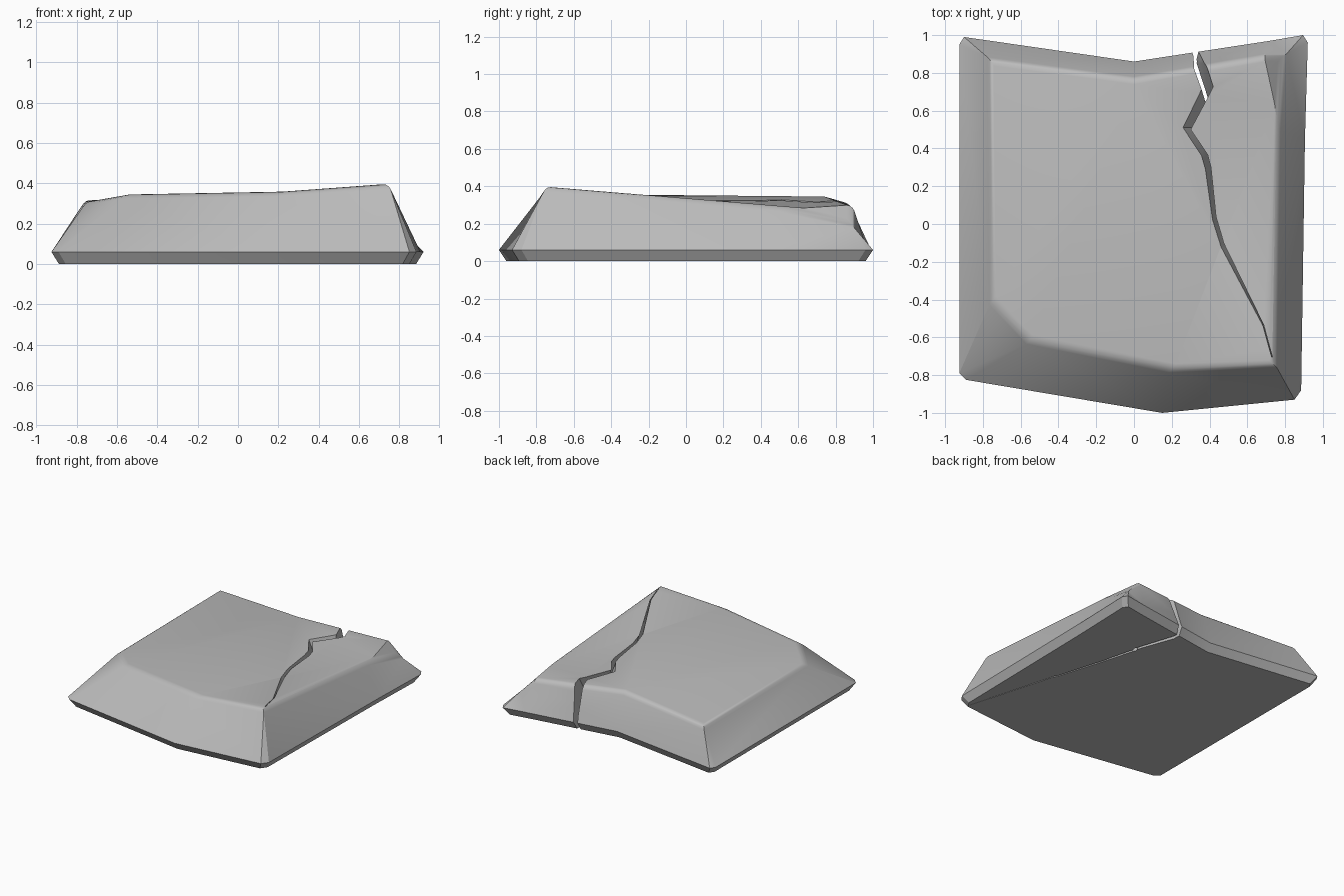
import bpy, bmesh

cube = bpy.data.objects.get("Cube")
if cube:
    bpy.data.objects.remove(cube, do_unlink=True)

stone = bpy.data.materials.new("grey_stone")
stone.use_nodes = True
GREY = (0.5, 0.5, 0.5, 1)
stone.diffuse_color = GREY
stone.node_tree.nodes["Principled BSDF"].inputs["Base Color"].default_value = GREY


def make_object(name, bm):
    bmesh.ops.recalc_face_normals(bm, faces=bm.faces)
    mesh = bpy.data.meshes.new(name)
    bm.to_mesh(mesh)
    bm.free()
    mesh.materials.append(stone)
    obj = bpy.data.objects.new(name, mesh)
    bpy.context.collection.objects.link(obj)
    return obj


def bridge(bm, low, high):
    n = len(low)
    for i in range(n):
        j = (i + 1) % n
        bm.faces.new((low[i], low[j], high[j], high[i]))


# Slab outline: widest rim (x, y) paired with the top edge (x, y, z)
RIM_HEIGHT = 0.06
outline = [
    ((-0.925, -0.79), (-0.75, -0.41, 0.31)),
    ((-0.89, -0.825), (-0.55, -0.62, 0.345)),
    ((0.15, -1.0), (0.20, -0.77, 0.36)),
    ((0.85, -0.93), (0.745, -0.75, 0.40)),
    ((0.885, -0.88), (0.745, -0.75, 0.40)),
    ((0.905, 0.45), (0.76, 0.50, 0.29)),
    ((0.92, 0.96), (0.785, 0.89, 0.20)),
    ((0.895, 1.0), (0.785, 0.89, 0.20)),
    ((0.72, 0.97), (0.69, 0.89, 0.30)),
    ((0.0, 0.86), (0.0, 0.77, 0.345)),
    ((-0.90, 0.99), (-0.76, 0.87, 0.315)),
    ((-0.925, 0.95), (-0.76, 0.87, 0.315)),
]

bm = bmesh.new()
base = [bm.verts.new((x * 0.96, y * 0.96, 0)) for (x, y), _ in outline]
rim = [bm.verts.new((x, y, RIM_HEIGHT)) for (x, y), _ in outline]
top = [bm.verts.new(p) for _, p in outline]
bridge(bm, base, rim)
bridge(bm, rim, top)
bm.faces.new(base)
# Main top face, and the chipped back corner
bm.faces.new(top[:6] + top[8:])
bm.faces.new(top[5:9])
bmesh.ops.remove_doubles(bm, verts=bm.verts, dist=0.001)
bmesh.ops.triangulate(bm, faces=bm.faces)

# Soften only the edges around the top
weight = bm.edges.layers.float.new("bevel_weight_edge")
for edge in bm.edges:
    above = all(v.co.z > RIM_HEIGHT + 0.01 for v in edge.verts)
    on_side = any(min(v.co.z for v in f.verts) < RIM_HEIGHT + 0.01 for f in edge.link_faces)
    if above and on_side:
        edge[weight] = 1.0
slab = make_object("stone_slab", bm)

bevel = slab.modifiers.new("soft_top_edge", "BEVEL")
bevel.limit_method = "WEIGHT"
bevel.width = 0.03
bevel.segments = 3

# Crack: jagged at the top surface, straight along the underside
left_side = [(0.32, 1.08), (0.32, 0.82), (0.25, 0.51), (0.37, 0.29), (0.45, -0.12), (0.738, -0.72)]
right_side = [(0.385, 1.08), (0.385, 0.85), (0.29, 0.50), (0.40, 0.30), (0.465, -0.10), (0.742, -0.72)]


def crack_point(p, middle, z):
    y = p[1] if p[1] > 0 else p[1] * 1.195
    x = 0.31 + 0.295 * max(0, 0.87 - y) + 0.5 * (p[0] - middle)
    t = z / 0.35
    return (x + (p[0] - x) * t, y + (p[1] - y) * t, z)


bm = bmesh.new()
rings = []
for z in (-0.03, 0.5):
    mids = [(a[0] + b[0]) / 2 for a, b in zip(left_side, right_side)]
    loop = list(zip(left_side, mids)) + list(zip(right_side, mids))[::-1]
    rings.append([bm.verts.new(crack_point(p, m, z)) for p, m in loop])
bridge(bm, *rings)
for ring in rings:
    bm.faces.new(ring)
bmesh.ops.triangulate(bm, faces=bm.faces)
cutter = make_object("crack_cutter", bm)
cutter.hide_render = True
cutter.display_type = "WIRE"

cut = slab.modifiers.new("crack", "BOOLEAN")
cut.operation = "DIFFERENCE"
cut.solver = "EXACT"
cut.object = cutter

# Bake the shape, then smooth the worn surfaces and keep breaks sharp
bpy.ops.object.select_all(action="DESELECT")
slab.select_set(True)
bpy.context.view_layer.objects.active = slab
bpy.ops.object.convert(target="MESH")
bpy.ops.object.shade_smooth_by_angle(angle=0.5)
bpy.data.objects.remove(cutter, do_unlink=True)
